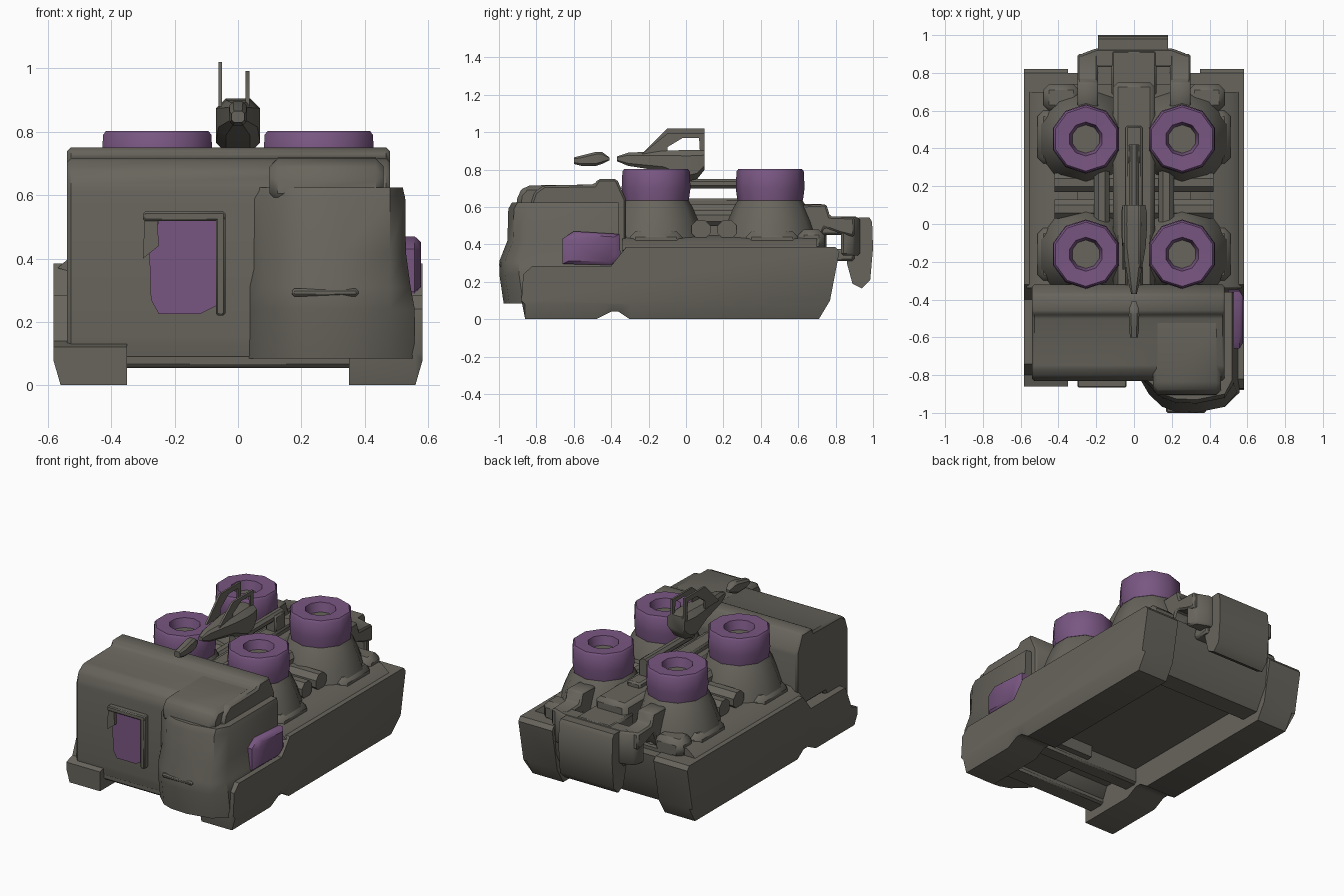
import bpy, bmesh, math


def material(name, rgb):
    m = bpy.data.materials.new(name)
    m.diffuse_color = (*rgb, 1)
    return m


GREY = material("warm_grey", (0.138, 0.13, 0.108))
PURPLE = material("dull_purple", (0.19, 0.093, 0.222))


def loft(name, rings, mat=GREY, bevel=0.0, rule=None):
    """Skin a list of equal-length rings and cap both ends."""
    bm = bmesh.new()
    vs = [[bm.verts.new(p) for p in r] for r in rings]
    n = len(rings[0])
    for a, b in zip(vs, vs[1:]):
        for i in range(n):
            j = (i + 1) % n
            bm.faces.new((a[i], a[j], b[j], b[i]))
    bm.faces.new(vs[0])
    bm.faces.new(vs[-1])
    bmesh.ops.recalc_face_normals(bm, faces=bm.faces[:])
    if bevel:
        bmesh.ops.bevel(bm, geom=bm.edges[:], offset=bevel, segments=1,
                        affect='EDGES', clamp_overlap=True)
    me = bpy.data.meshes.new(name)
    me.materials.append(mat)
    if rule:
        me.materials.append(GREY)
        for f in bm.faces:
            f.material_index = 1 if rule(f) else 0
    bm.to_mesh(me)
    bm.free()
    ob = bpy.data.objects.new(name, me)
    bpy.context.collection.objects.link(ob)
    bpy.ops.object.select_all(action='DESELECT')
    ob.select_set(True)
    bpy.context.view_layer.objects.active = ob
    bpy.ops.object.shade_smooth_by_angle(angle=math.radians(40))
    return ob


def prism_x(name, yz, x0, x1, mat=GREY, bevel=0.0):
    return loft(name, [[(x, y, z) for y, z in yz] for x in (x0, x1)], mat, bevel)


def box(name, x0, x1, y0, y1, z0, z1, mat=GREY, bevel=0.012):
    return prism_x(name, [(y0, z0), (y1, z0), (y1, z1), (y0, z1)], x0, x1, mat, bevel)


def lathe(name, cx, cy, rz, n, mat=GREY, rule=None):
    rings = [[(cx + r * math.cos(math.tau * (i + .5) / n),
               cy + r * math.sin(math.tau * (i + .5) / n), z) for i in range(n)]
             for r, z in rz]
    return loft(name, rings, mat, 0, rule)


def tube(name, axis, a, b, c1, c2, r, n=8):
    """Round bar along x or y; c1, c2 are the two other coordinates."""
    rings = []
    for t in (a, b):
        ring = []
        for i in range(n):
            u = c1 + r * math.cos(math.tau * (i + .5) / n)
            v = c2 + r * math.sin(math.tau * (i + .5) / n)
            ring.append((t, u, v) if axis == 'x' else (u, t, v))
        rings.append(ring)
    return loft(name, rings)


def sections_y(name, secs, mat=GREY):
    """Loft along y of chamfered boxes: (y, half width, z low, z high)."""
    rings = []
    for y, w, a, b in secs:
        c = min(w, (b - a) / 2) * 0.45
        rings.append([(-w, y, a + c), (-w + c, y, a), (w - c, y, a), (w, y, a + c),
                      (w, y, b - c), (w - c, y, b), (-w + c, y, b), (-w, y, b - c)])
    return loft(name, rings, mat)


# side skirts: notched underneath, flared at the rear, low foot at the left front
SKIRT = [(-0.86, 0), (-0.48, 0), (-0.40, 0.04), (-0.36, 0.04), (-0.30, 0), (0.71, 0),
         (0.77, 0.10), (0.82, 0.36), (0.80, 0.385), (-0.32, 0.385), (-0.40, 0.285)]
FOOT = {-1: [(-0.74, 0.285), (-0.80, 0.14), (-0.86, 0.12)],
        1: [(-0.82, 0.285), (-0.87, 0.24), (-0.88, 0.10)]}
for s, side in ((-1, "left"), (1, "right")):
    rings = [[(s * x, y, max(z, m)) for y, z in SKIRT + FOOT[s]]
             for x, m in ((0.35, 0), (0.56, 0), (0.583, 0.08))]
    loft(side + "_skirt", rings)
    # sloping shoulder and clutter along the top of each skirt
    loft(side + "_shoulder", [[(s * x, y, z) for x, z in
         ((0.30, 0.30), (0.57, 0.37), (0.50, 0.43), (0.30, 0.45))] for y in (-0.34, 0.70)])
    for y0, y1, z in ((-0.30, -0.02, 0.47), (0.32, 0.60, 0.47)):
        box(side + "_deck_box", s * 0.40, s * 0.51, y0, y1, 0.36, z, bevel=0.03)

# hull floor and cross members around the shallow open underside
box("hull_floor", -0.42, 0.42, -0.80, 0.74, 0.16, 0.40, bevel=0)
box("front_crossmember", -0.38, 0.38, -0.82, -0.70, 0.055, 0.32)
box("middle_crossmember", -0.38, 0.38, -0.50, -0.40, 0.06, 0.18)
prism_x("rear_crossmember", [(0.58, 0.06), (0.70, 0.06), (0.78, 0.2), (0.80, 0.38),
                             (0.62, 0.38)], -0.38, 0.38)

# cab with raised ridge along the back
prism_x("cab", [(-0.82, 0.08), (-0.83, 0.14), (-0.83, 0.62), (-0.81, 0.68), (-0.76, 0.715),
                (-0.49, 0.72), (-0.47, 0.75), (-0.37, 0.75), (-0.32, 0.64), (-0.32, 0.30),
                (-0.60, 0.30), (-0.70, 0.08)], -0.54, 0.48, bevel=0.012)

# bulging right front of the cab
BULGE = [(0.02, -0.80), (0.08, -0.89), (0.15, -0.955), (0.22, -0.98), (0.33, -0.985),
         (0.48, -0.955), (0.54, -0.88), (0.54, -0.36), (0.02, -0.36)]


def bulge_ring(z, grow, side=0.0):
    return [(x + (side if x > 0.5 else 0), y + (-grow if y < -0.85 else 0), z)
            for x, y in BULGE]


loft("cab_bulge", [bulge_ring(0.085, -0.01, 0.018), bulge_ring(0.24, 0.013, 0.018),
                   bulge_ring(0.31, 0.013, 0.005), bulge_ring(0.42, -0.03, -0.01),
                   bulge_ring(0.59, -0.035, -0.012), bulge_ring(0.625, -0.055, -0.02)])
prism_x("bulge_top", [(-0.91, 0.58), (-0.90, 0.67), (-0.86, 0.715), (-0.50, 0.72), (-0.48, 0.58)],
        0.10, 0.46, bevel=0.025)
box("intake_lip", 0.17, 0.38, -1.0, -0.95, 0.28, 0.305, bevel=0.008)

# front window and its uneven frame
loft("front_window", [[(x, y, z) for x, z in
     ((-0.25, 0.225), (-0.12, 0.225), (-0.07, 0.25), (-0.07, 0.52), (-0.25, 0.52),
      (-0.28, 0.42), (-0.275, 0.27))] for y in (-0.838, -0.829)], PURPLE)
box("window_frame_top", -0.30, -0.04, -0.865, -0.82, 0.518, 0.548, bevel=0.006)
box("window_frame_right", -0.07, -0.04, -0.865, -0.82, 0.22, 0.53, bevel=0.006)
loft("window_frame_left", [[(x, y, z) for x, z in
     ((-0.30, 0.40), (-0.25, 0.44), (-0.255, 0.53), (-0.295, 0.53))] for y in (-0.86, -0.82)])

# side window blister on the right
loft("side_window", [[(x, -0.50 + (y + 0.50) * k, 0.38 + (z - 0.38) * k) for y, z in
     ((-0.66, 0.295), (-0.40, 0.29), (-0.35, 0.33), (-0.355, 0.455), (-0.60, 0.47), (-0.66, 0.43))]
     for x, k in ((0.50, 1), (0.558, 1), (0.578, 0.8))], PURPLE)

# central spine between the pods
box("spine", -0.11, 0.11, -0.36, 0.75, 0.36, 0.615, bevel=0.025)
box("spine_ridge", -0.045, 0.045, -0.34, 0.52, 0.60, 0.645, bevel=0.01)

# four pods: grey mound, purple ring, grey well
for s in (-1, 1):
    for cy in (-0.16, 0.45):
        cx = s * 0.255
        lathe("pod_mound", cx, cy, [(0.275, 0.36), (0.26, 0.43), (0.225, 0.53),
                                    (0.195, 0.60), (0.17, 0.64)], 10)
        lathe("pod_ring", cx, cy, [(0.175, 0.635), (0.184, 0.70), (0.18, 0.79), (0.17, 0.803),
                                   (0.09, 0.80), (0.075, 0.745)], 10, PURPLE,
              lambda f: f.normal.z > 0.9 and f.calc_center_median().z < 0.77)
    # pipes between the front and rear pods
    for y in (0.08, 0.22):
        tube("cross_pipe", 'x', s * 0.08, s * 0.42, y, 0.48, 0.055)
    tube("long_pipe", 'y', -0.05, 0.35, s * 0.17, 0.54, 0.045)
    # rear arms reaching back to the tail
    prism_x("rear_arm", [(0.58, 0.52), (0.62, 0.61), (0.75, 0.615), (0.77, 0.55), (0.90, 0.545),
                         (0.90, 0.44), (0.82, 0.46), (0.74, 0.49), (0.70, 0.38), (0.58, 0.38)],
            s * 0.19, s * 0.30, bevel=0.01)
    box("rear_block", s * 0.29, s * 0.48, 0.60, 0.74, 0.36, 0.48, bevel=0.03)

# tail unit behind the hull
box("tail_bridge", -0.12, 0.12, 0.68, 0.92, 0.45, 0.55)
loft("tail_crossbar", [[(x, y, z) for x, y in
     ((-0.30, 0.83), (0.30, 0.83), (0.28, 0.90), (0.20, 0.93), (-0.20, 0.93), (-0.28, 0.90))]
     for z in (0.34, 0.545)], bevel=0.012)
box("tail_link", -0.20, 0.20, 0.74, 0.90, 0.31, 0.375)
TAIL = [(0.87, 0.54), (0.98, 0.545), (0.995, 0.52), (1.0, 0.38), (0.985, 0.21),
        (0.94, 0.165), (0.89, 0.19), (0.86, 0.30)]
prism_x("tail_box", TAIL, -0.19, 0.18)

# gun: support rod, body, twin loops and muzzle
tube("gun_rod", 'y', -0.05, 0.42, 0.0, 0.725, 0.028)
box("rod_mount", -0.035, 0.035, 0.32, 0.42, 0.62, 0.74, bevel=0.008)
sections_y("gun_body", [(-0.37, 0.015, 0.845, 0.87), (-0.31, 0.03, 0.82, 0.89),
                        (-0.12, 0.062, 0.79, 0.90), (0.0, 0.07, 0.735, 0.905),
                        (0.06, 0.068, 0.75, 0.905), (0.10, 0.06, 0.80, 0.90)])
LOOP = [(-0.24, 0.88), (-0.10, 1.02), (0.10, 1.02), (0.10, 0.88), (0.075, 0.88),
        (0.07, 0.99), (-0.02, 0.99), (-0.10, 0.93), (-0.10, 0.88)]
prism_x("gun_loop_left", LOOP, -0.062, -0.05)
prism_x("gun_loop_right", [(y, 0.88 + (z - 0.88) * 0.8) for y, z in LOOP], 0.024, 0.036)
sections_y("muzzle", [(-0.60, 0.02, 0.83, 0.865), (-0.56, 0.026, 0.82, 0.875),
                      (-0.48, 0.028, 0.82, 0.895), (-0.45, 0.026, 0.83, 0.895),
                      (-0.41, 0.012, 0.85, 0.865)])
